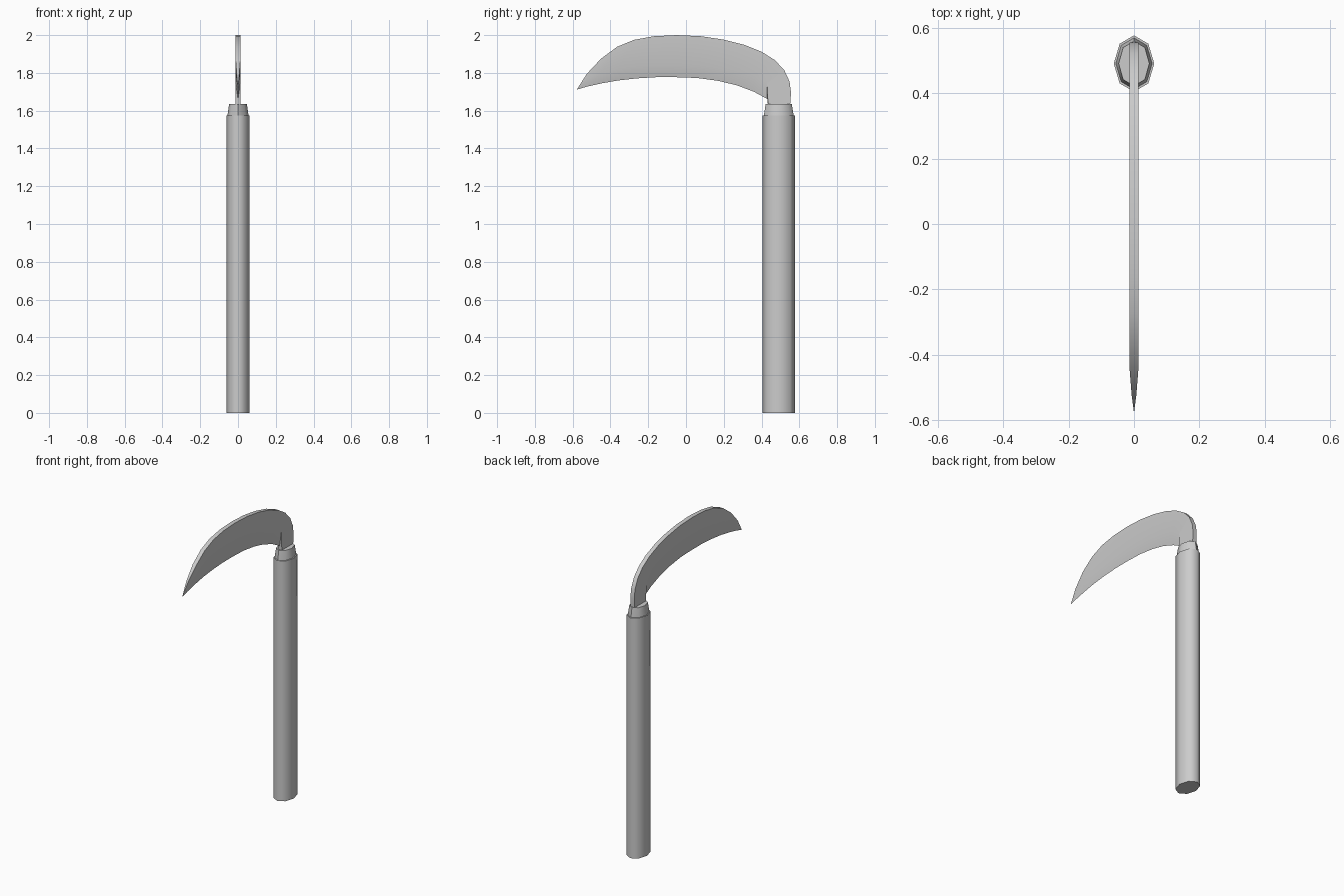
import bpy, bmesh, math

CY = 0.491  # handle axis, y


def finish(name, bm, angle):
    bmesh.ops.remove_doubles(bm, verts=bm.verts, dist=0.0005)
    bmesh.ops.recalc_face_normals(bm, faces=bm.faces)
    mesh = bpy.data.meshes.new(name)
    bm.to_mesh(mesh)
    bm.free()
    ob = bpy.data.objects.new(name, mesh)
    bpy.context.collection.objects.link(ob)
    bpy.ops.object.select_all(action='DESELECT')
    ob.select_set(True)
    bpy.context.view_layer.objects.active = ob
    bpy.ops.object.shade_smooth_by_angle(angle=math.radians(angle))


def loft(name, rings, angle):
    """Skin a list of closed rings of points and cap both ends."""
    bm = bmesh.new()
    vs = [[bm.verts.new(p) for p in r] for r in rings]
    n = len(vs[0])
    for a, b in zip(vs, vs[1:]):
        for i in range(n):
            j = (i + 1) % n
            bm.faces.new((a[i], a[j], b[j], b[i]))
    bm.faces.new(vs[0])
    bm.faces.new(vs[-1])
    finish(name, bm, angle)


def octagon(rx, ry, z):
    return [(rx * math.cos(k * math.pi / 4), CY + ry * math.sin(k * math.pi / 4), z)
            for k in range(8)]


# Eight-sided oval handle and tapered collar
loft("handle", [octagon(.062, .086, 0), octagon(.062, .086, 1.575)], 60)
loft("collar", [octagon(.056, .079, 1.57), octagon(.055, .078, 1.58),
                octagon(.047, .069, 1.636)], 60)

# Blade stations: half thickness, spine (y,z), bevel line (y,z), cutting edge (y,z)
stations = [
    (.000, (-.578, 1.712), (-.577, 1.712), (-.576, 1.712)),
    (.007, (-.525, 1.795), (-.525, 1.769), (-.525, 1.727)),
    (.013, (-.45, 1.875), (-.45, 1.799), (-.45, 1.744)),
    (.014, (-.365, 1.938), (-.36, 1.820), (-.36, 1.760)),
    (.014, (-.275, 1.975), (-.26, 1.834), (-.26, 1.771)),
    (.014, (-.17, 1.994), (-.16, 1.841), (-.16, 1.777)),
    (.014, (-.05, 2.0), (-.05, 1.842), (-.05, 1.777)),
    (.014, (.08, 1.994), (.06, 1.838), (.06, 1.773)),
    (.014, (.2, 1.976), (.17, 1.829), (.17, 1.758)),
    (.014, (.31, 1.948), (.27, 1.812), (.27, 1.734)),
    (.014, (.4, 1.912), (.36, 1.786), (.36, 1.700)),
    (.014, (.47, 1.868), (.428, 1.755), (.43, 1.662)),
    (.014, (.52, 1.815), (.43, 1.730), (.43, 1.662)),
    (.014, (.548, 1.755), (.431, 1.70), (.43, 1.662)),
    (.014, (.556, 1.695), (.433, 1.66), (.432, 1.655)),
    (.014, (.55, 1.61), (.435, 1.61), (.434, 1.61)),
]
loft("blade", [[(t, *s), (-t, *s), (-t, *m), (0, *e), (t, *m)]
               for t, s, m, e in stations], 30)
